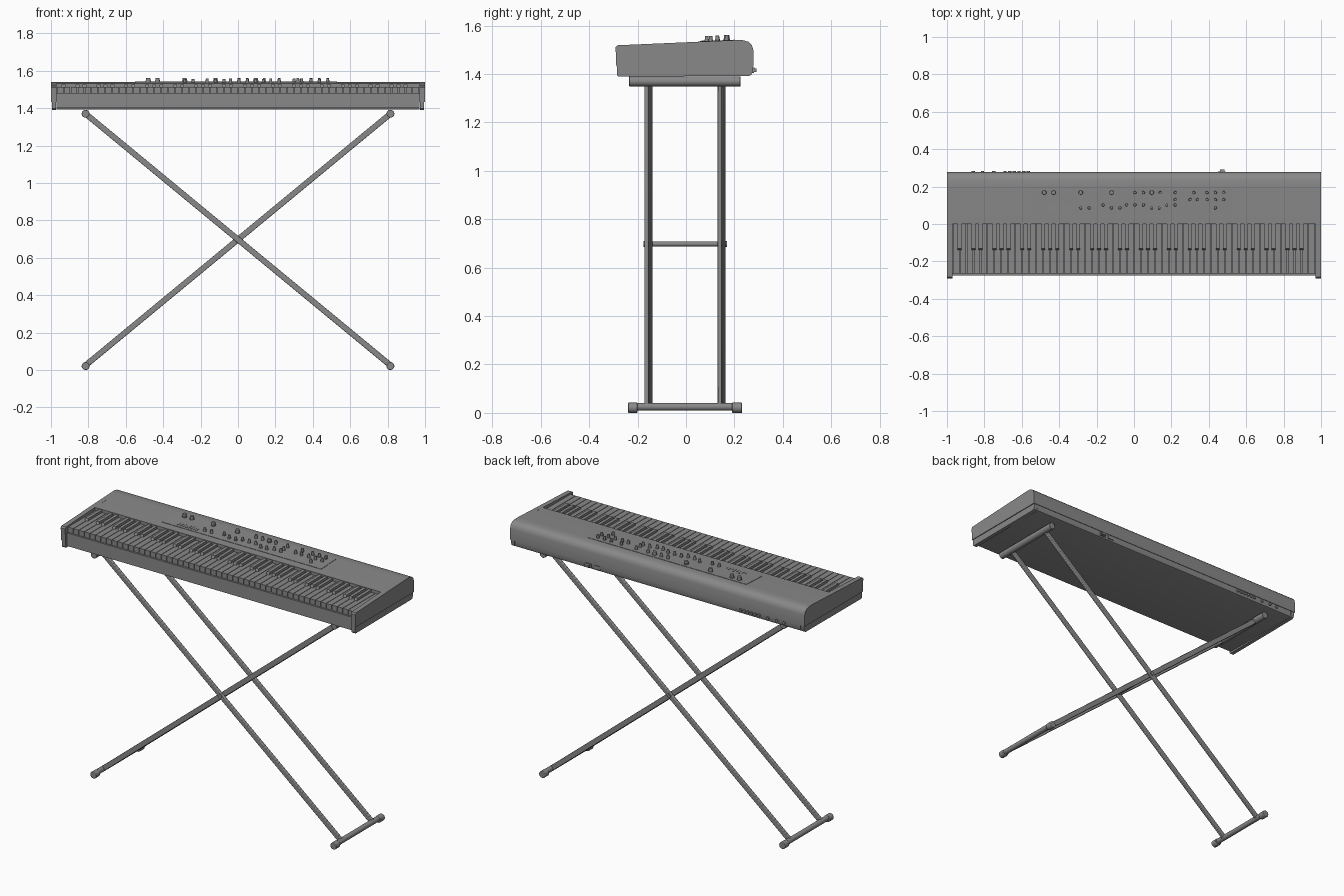
import bpy, bmesh, math
from mathutils import Matrix, Vector

cube = bpy.data.objects.get("Cube")
if cube:
    bpy.data.objects.remove(cube, do_unlink=True)

GREY = (0.25, 0.25, 0.25, 1)
mat = bpy.data.materials.new("mid grey")
mat.use_nodes = True
mat.diffuse_color = GREY
mat.node_tree.nodes["Principled BSDF"].inputs["Base Color"].default_value = GREY


def finish(name, bm, bevel=0, smooth=True):
    bmesh.ops.recalc_face_normals(bm, faces=bm.faces)
    mesh = bpy.data.meshes.new(name)
    bm.to_mesh(mesh)
    bm.free()
    mesh.materials.append(mat)
    ob = bpy.data.objects.new(name, mesh)
    bpy.context.collection.objects.link(ob)
    if bevel:
        mod = ob.modifiers.new("soft edges", "BEVEL")
        mod.width = bevel
        mod.segments = 2
    if smooth:
        bpy.ops.object.select_all(action="DESELECT")
        ob.select_set(True)
        bpy.context.view_layer.objects.active = ob
        bpy.ops.object.shade_smooth_by_angle(angle=math.radians(35))
    return ob


def add_box(bm, x0, x1, y0, y1, z0, z1):
    m = Matrix.Translation(((x0 + x1) / 2, (y0 + y1) / 2, (z0 + z1) / 2))
    bmesh.ops.create_cube(bm, size=1, matrix=m @ Matrix.Diagonal((x1 - x0, y1 - y0, z1 - z0, 1)))


def add_rod(bm, a, b, r, r2=None, sides=20):
    a, b = Vector(a), Vector(b)
    turn = (b - a).to_track_quat("Z", "Y").to_matrix().to_4x4()
    bmesh.ops.create_cone(bm, cap_ends=True, segments=sides, radius1=r, radius2=r2 or r,
                          depth=(b - a).length, matrix=Matrix.Translation((a + b) / 2) @ turn)


def add_profile(bm, points, x0, x1):
    ends = [[bm.verts.new((x, y, z)) for y, z in points] for x in (x0, x1)]
    for ring in ends:
        bm.faces.new(ring)
    for i in range(len(points)):
        j = (i + 1) % len(points)
        bm.faces.new((ends[0][i], ends[0][j], ends[1][j], ends[1][i]))


def panel_z(y):
    return 1.531 + 0.045 * y


# Case: rounded back, with a seam above the lower tray
back = [(0.2, 1.54), (0.235, 1.54), (0.257, 1.534), (0.271, 1.522), (0.278, 1.5), (0.278, 1.432)]
tray_back = [(0.275, 1.432), (0.275, 1.41), (0.27, 1.397), (0.26, 1.392)]
bm = bmesh.new()
add_profile(bm, [(0, 1.432), (0, 1.531)] + back, -0.97, 0.97)
finish("control_case", bm)
bm = bmesh.new()
add_profile(bm, [(-0.275, 1.4), (-0.275, 1.432)] + tray_back, -0.97, 0.97)
finish("lower_tray", bm)

# End cheeks
for side, s in (("left", 1), ("right", -1)):
    bm = bmesh.new()
    add_profile(bm, [(-0.288, 1.432), (-0.291, 1.51), (-0.284, 1.519)] + back, s * 0.97, s)
    add_profile(bm, [(-0.28, 1.39), (-0.286, 1.397), (-0.286, 1.432)] + tray_back,
                s * 0.972, s * 0.995)
    finish(side + "_cheek", bm)

# Front rail and key bed
bm = bmesh.new()
add_box(bm, -0.97, 0.97, -0.275, -0.262, 1.432, 1.48)
add_box(bm, -0.97, 0.97, -0.262, 0, 1.432, 1.47)
finish("front_rail", bm, smooth=False)

# Keys: 52 naturals starting on A, with sharps between them
PITCH = 1.94 / 52
whites, blacks = bmesh.new(), bmesh.new()
for i in range(52):
    x = -0.97 + i * PITCH
    add_box(whites, x + 0.0015, x + PITCH - 0.0015, -0.264, 0, 1.475, 1.512)
    if i and i % 7 not in (2, 5):
        add_profile(blacks, [(-0.14, 1.51), (-0.132, 1.526), (0, 1.527), (0, 1.51)],
                    x - 0.01, x + 0.01)
finish("white_keys", whites, smooth=False)
finish("black_keys", blacks, smooth=False)

# Control plate following the slope of the case
bm = bmesh.new()
add_profile(bm, [(0.05, panel_z(0.05)), (0.05, panel_z(0.05) + 0.002),
                 (0.2, panel_z(0.2) + 0.002), (0.2, panel_z(0.2))], -0.55, 0.53)
finish("control_plate", bm, smooth=False)

# Knobs in rows, each row a depth and a list of places
big = {0.168: (-0.48, -0.43, -0.285, -0.12, 0.095)}
small = {0.168: (0.005, 0.05, 0.14, 0.22, 0.32, 0.39, 0.435, 0.48),
         0.13: (0.22, 0.3, 0.34, 0.39, 0.435, 0.48),
         0.102: (-0.165, -0.04, 0.005, 0.05, 0.175, 0.22),
         0.086: (-0.285, -0.24, -0.12, -0.075, 0.095, 0.135, 0.435)}
for name, rows, r in (("large_knobs", big, 0.014), ("small_knobs", small, 0.0095)):
    bm = bmesh.new()
    for y, places in rows.items():
        for x in places:
            z = panel_z(y)
            add_rod(bm, (x, y, z), (x, y, z + 0.008), r, sides=16)
            add_rod(bm, (x, y, z + 0.008), (x, y, z + 0.022), r * 0.85, r * 0.75, 16)
    finish(name, bm)

# Flat sliders beside the knobs
bm = bmesh.new()
for i in range(8):
    x = -0.46 + i * 0.018
    add_box(bm, x, x + 0.008, 0.065, 0.1, 1.53, 1.538)
finish("slider_buttons", bm, smooth=False)

# Rear sockets and power inlet
bm = bmesh.new()
for x in [-0.86, -0.81] + [-0.69 + 0.025 * i for i in range(6)] + [-0.75]:
    add_rod(bm, (x, 0.27, 1.418), (x, 0.283, 1.418), 0.009, sides=12)
finish("rear_sockets", bm)
bm = bmesh.new()
add_box(bm, 0.39, 0.43, 0.27, 0.279, 1.405, 1.428)
add_box(bm, 0.45, 0.49, 0.27, 0.28, 1.405, 1.428)
add_profile(bm, [(0.278, 1.41), (0.278, 1.426), (0.291, 1.422), (0.291, 1.408)], 0.46, 0.485)
finish("power_inlet", bm, smooth=False)

# Stand: two crossing frames, each with two flat legs
TOP, FOOT, REACH = 1.37, 0.025, 0.815
for name, s, depths in (("first", 1, (-0.163, 0.139)), ("second", -1, (-0.147, 0.155))):
    a, b = Vector((s * REACH, 0, FOOT)), Vector((-s * REACH, 0, TOP))
    turn = (b - a).to_track_quat("Z", "Y").to_matrix().to_4x4()
    bm = bmesh.new()
    for y in depths:
        place = Matrix.Translation((a + b) / 2 + Vector((0, y, 0))) @ turn
        # the track frame may swap width and depth, so size by the axis along y
        along_y = abs((turn @ Vector((1, 0, 0))).y) > 0.5
        w, d = (0.016, 0.031) if along_y else (0.031, 0.016)
        bmesh.ops.create_cube(bm, size=1, matrix=place @ Matrix.Diagonal((w, d, (b - a).length, 1)))
    finish(name + "_frame_legs", bm, bevel=0.004)

for side, s in (("left", 1), ("right", -1)):
    x = s * REACH
    bm = bmesh.new()
    add_rod(bm, (x, -0.235, TOP), (x, 0.225, TOP), 0.021)
    finish(side + "_top_bar", bm, bevel=0.002)
    bm = bmesh.new()
    add_rod(bm, (x, -0.22, FOOT), (x, 0.22, FOOT), 0.016)
    finish(side + "_foot_bar", bm)
    bm = bmesh.new()
    for y0, y1 in ((-0.24, -0.2), (0.19, 0.232)):
        add_rod(bm, (x, y0, FOOT - 0.004), (x, y1, FOOT - 0.004), 0.021)
    finish(side + "_foot_caps", bm, bevel=0.003)

# Pivot bar with bolt heads
bm = bmesh.new()
add_rod(bm, (0, -0.17, 0.698), (0, 0.163, 0.698), 0.01)
for y in (-0.176, 0.163):
    add_rod(bm, (0, y, 0.698), (0, y + 0.006, 0.698), 0.012)
finish("pivot_bar", bm)
